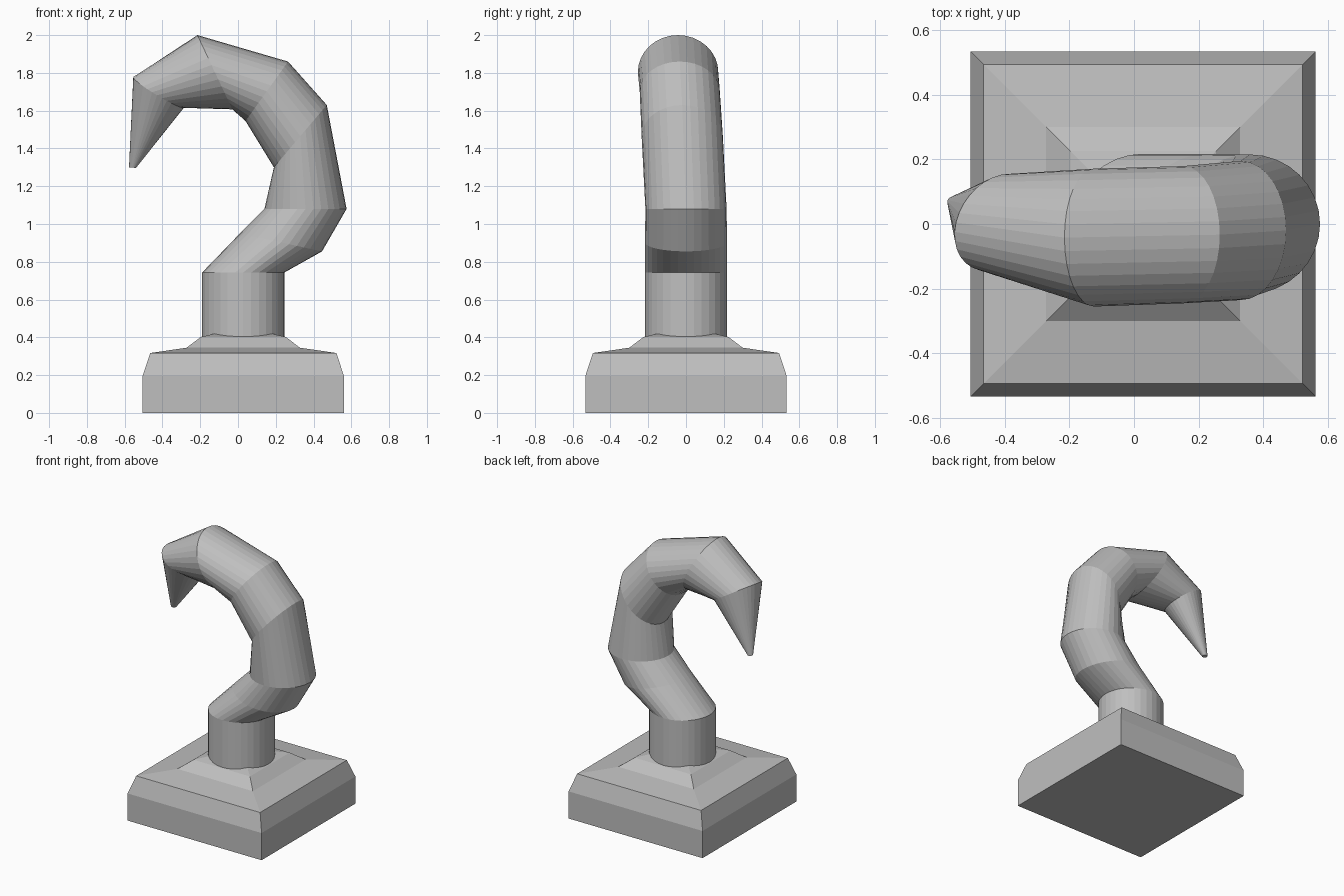
import bpy, bmesh, math
from mathutils import Vector

cube = bpy.data.objects.get("Cube")
if cube:
    bpy.data.objects.remove(cube, do_unlink=True)

grey = bpy.data.materials.new("plain_grey")
grey.use_nodes = True
grey.diffuse_color = (0.52, 0.52, 0.52, 1)
grey.node_tree.nodes["Principled BSDF"].inputs["Base Color"].default_value = (0.52, 0.52, 0.52, 1)

CENTRE_X = 0.028


def loft(name, rings):
    """Skin a list of equal-length point rings and cap both ends."""
    bm = bmesh.new()
    loops = [[bm.verts.new(p) for p in ring] for ring in rings]
    n = len(loops[0])
    for low, high in zip(loops, loops[1:]):
        for i in range(n):
            j = (i + 1) % n
            bm.faces.new((low[i], low[j], high[j], high[i]))
    bm.faces.new(loops[0])
    bm.faces.new(loops[-1])
    bmesh.ops.recalc_face_normals(bm, faces=bm.faces)
    mesh = bpy.data.meshes.new(name)
    bm.to_mesh(mesh)
    bm.free()
    mesh.materials.append(grey)
    obj = bpy.data.objects.new(name, mesh)
    bpy.context.collection.objects.link(obj)
    return obj


def square(half, z):
    return [(CENTRE_X + sx * half, sy * half, z)
            for sx, sy in ((-1, -1), (1, -1), (1, 1), (-1, 1))]


def ellipse(inner, outer, y, half_y, skew=0, sides=32):
    """Ring whose inner and outer ends are given in the side plane (x, z)."""
    a = Vector((inner[0], y, inner[1]))
    b = Vector((outer[0], y, outer[1]))
    across = Vector((skew, half_y, 0))
    ring = []
    for i in range(sides):
        t = math.tau * i / sides
        ring.append((a + b) / 2 + (b - a) / 2 * math.cos(t) + across * math.sin(t))
    return ring


# Stepped square plinth: (half width, height)
plinth = [(0.533, 0), (0.533, 0.195), (0.493, 0.317), (0.3, 0.345),
          (0.225, 0.402), (0.1, 0.432)]
loft("plinth", [square(h, z) for h, z in plinth])

# Curling tapered horn: inner end, outer end, y, half depth, skew
horn = [
    ((-0.19, 0.39), (0.245, 0.39), 0, 0.217),
    ((-0.19, 0.743), (0.245, 0.743), 0, 0.217),
    ((0.01, 0.95), (0.445, 0.855), 0, 0.217),
    ((0.14, 1.08), (0.575, 1.08), 0, 0.215),
    ((0.19, 1.30), (0.47, 1.63), -0.02, 0.215),
    ((0.04, 1.545), (0.265, 1.86), -0.033, 0.212),
    ((-0.03, 1.607), (-0.215, 2.0), -0.042, 0.213),
    ((-0.29, 1.615), (-0.55, 1.78), 0.005, 0.15, 0.035),
    ((-0.54, 1.297), (-0.577, 1.3), 0.067, 0.018),
]
loft("horn", [ellipse(*row) for row in horn])
